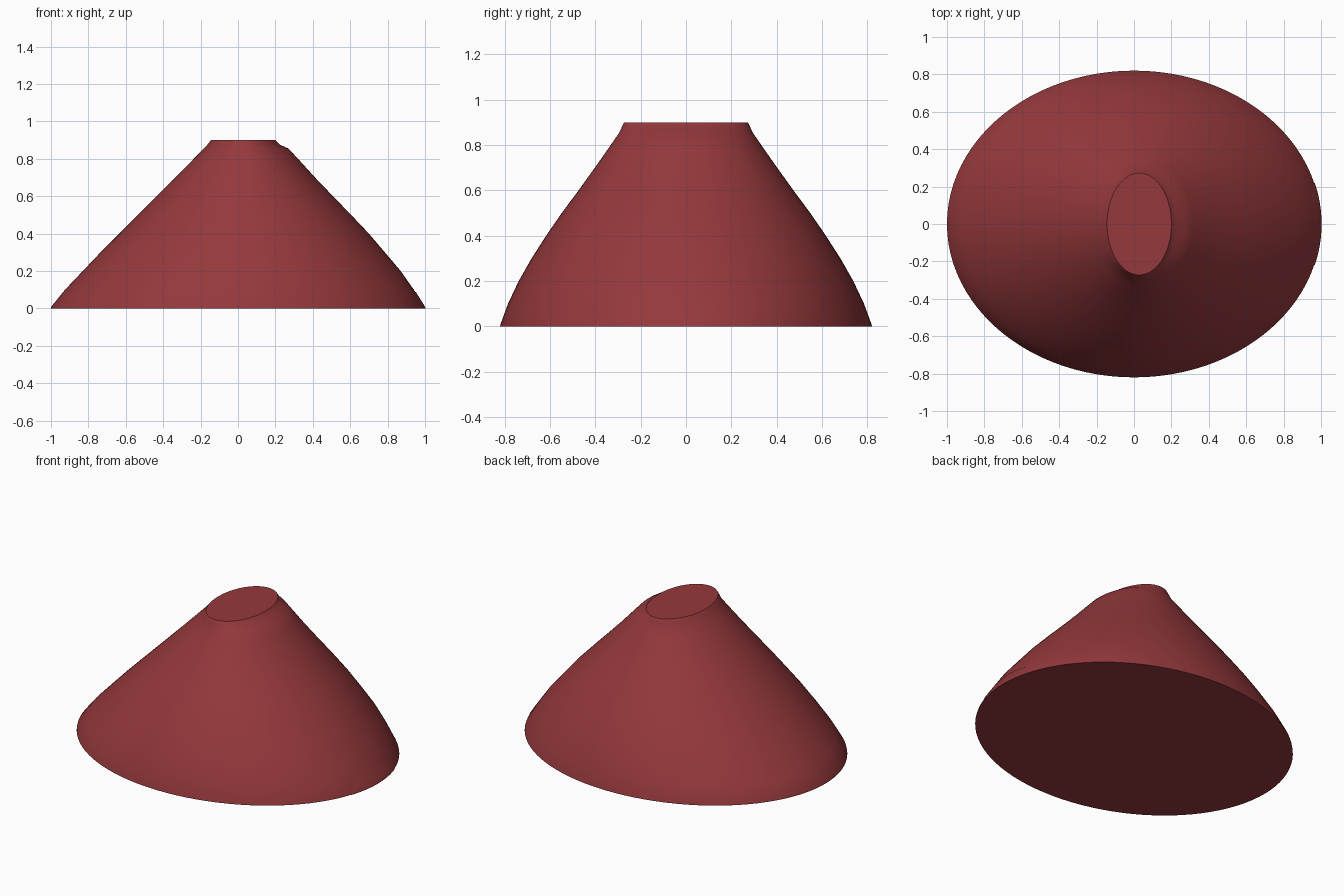
import bpy, bmesh
from math import sin, cos, pi, sqrt, radians, asin

if "Cube" in bpy.data.objects:
    bpy.data.objects.remove(bpy.data.objects["Cube"])

# Section profile: z, left x, right x, half depth y
ROWS = [(0, -1, 1, .82), (.01, -.998, .997, .818), (.1, -.925, .94, .785),
        (.2, -.83, .87, .738), (.3, -.735, .785, .681), (.4, -.635, .70, .617),
        (.5, -.535, .605, .548), (.6, -.435, .508, .474), (.7, -.335, .412, .402),
        (.8, -.237, .321, .332), (.855, -.183, .27, .294), (.875, -.164, .225, .285),
        (.893, -.15, .207, .277), (.9, -.144, .2, .272)]

mat = bpy.data.materials.new("dark_red")
mat.diffuse_color = (.3, .04, .045, 1)
mat.use_nodes = True
mat.node_tree.nodes["Principled BSDF"].inputs["Base Color"].default_value = mat.diffuse_color


def section(z):
    for a, b in zip(ROWS, ROWS[1:]):
        if z <= b[0]:
            t = (z - a[0]) / (b[0] - a[0])
            return [p + (q - p) * t for p, q in zip(a, b)]
    return ROWS[-1]


def surface(z, angle, offset=0):
    _, left, right, depth = section(z)
    return ((left + right) / 2 + ((right - left) / 2 + offset) * cos(angle),
            (depth + offset) * sin(angle), z)


def loft(name, rings, closed):
    bm = bmesh.new()
    loops = [[bm.verts.new(p) for p in ring] for ring in rings]
    n = len(loops[0])
    for a, b in zip(loops, loops[1:]):
        for i in range(n if closed else n - 1):
            j = (i + 1) % n
            bm.faces.new((a[i], a[j], b[j], b[i]))
    if closed:
        bm.faces.new(loops[0][::-1])
        bm.faces.new(loops[-1])
    mesh = bpy.data.meshes.new(name)
    bm.to_mesh(mesh)
    bm.free()
    mesh.materials.append(mat)
    ob = bpy.data.objects.new(name, mesh)
    bpy.context.collection.objects.link(ob)
    bpy.ops.object.select_all(action='DESELECT')
    ob.select_set(True)
    bpy.context.view_layer.objects.active = ob
    bpy.ops.object.shade_smooth_by_angle(angle=radians(35))
    return ob


# Tapered oval body with flat base and top
loft("tapered_body",
     [[surface(r[0], 2 * pi * i / 96) for i in range(96)] for r in ROWS], True)

# Faint raised half-round patch at the foot of the right end
rings = []
for k in range(9):
    z = .09 * sin(k / 8 * pi / 2)
    half = .22 * sqrt(max(0, 1 - (z / .09) ** 2)) + .001
    reach = asin(half / section(z)[3])
    rings.append([surface(z, reach * (i / 8 - 1), .003) for i in range(17)])
loft("foot_patch", rings, False)
